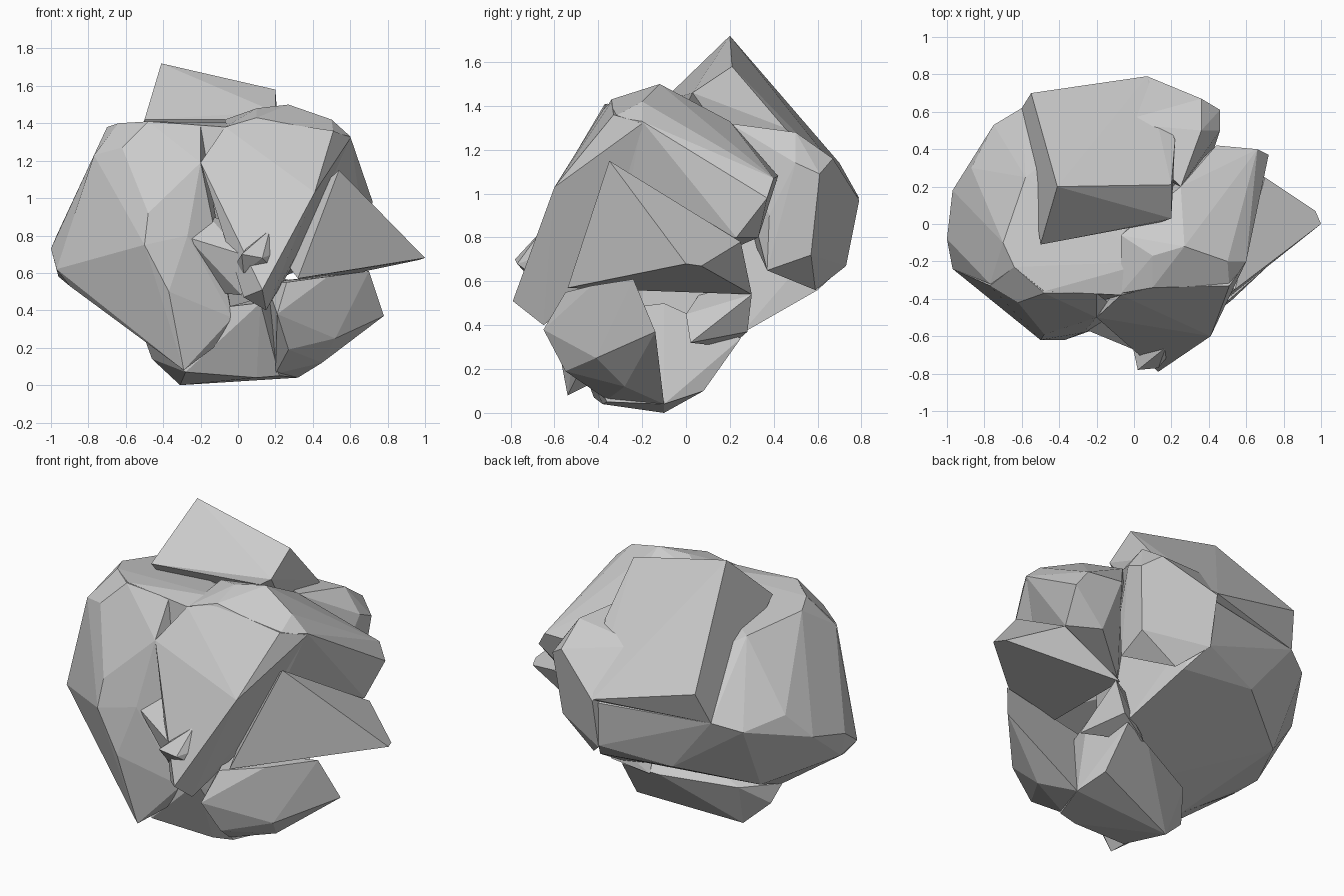
import bpy, bmesh, math


def chunk(name, *points):
    """Flat-faceted convex boulder chunk wrapped around its corner points."""
    bm = bmesh.new()
    for p in points:
        bm.verts.new(p)
    hull = bmesh.ops.convex_hull(bm, input=bm.verts[:])
    loose = {g for g in hull["geom_interior"] + hull["geom_unused"]
             if isinstance(g, bmesh.types.BMVert)}
    bmesh.ops.delete(bm, geom=list(loose), context='VERTS')
    bmesh.ops.dissolve_limit(bm, angle_limit=math.radians(4),
                             verts=bm.verts[:], edges=bm.edges[:])
    bmesh.ops.recalc_face_normals(bm, faces=bm.faces[:])
    mesh = bpy.data.meshes.new(name)
    bm.to_mesh(mesh)
    bm.free()
    obj = bpy.data.objects.new(name, mesh)
    bpy.context.collection.objects.link(obj)
    return obj


# Main mass: left flank, back rim and one broad slanted underside
chunk("rock_core",
      (-1, -.08, .73), (-.97, .18, .8), (-.97, -.24, .62), (-.96, -.1, .58),
      (-.87, .3, .95), (-.75, .53, .9), (-.6, .62, .95), (-.72, .32, .5),
      (-.33, .6, .61), (.15, .6, .56), (.07, .73, .68), (.07, .76, .95),
      (-.77, -.32, 1.23), (-.7, -.1, 1.38), (-.64, -.23, 1.4),
      (-.58, .25, 1.33), (-.48, -.36, 1.41), (-.07, -.38, 1.38),
      (.1, -.2, 1.4), (-.9, -.2, .53), (-.5, -.2, .25), (-.3, -.45, .14),
      (.1, -.2, .16), (.25, .25, .36))

# Lower belly hanging below the underside
chunk("lower_belly",
      (-.31, -.1, 0), (-.28, -.42, .07), (.1, -.38, .04), (.22, -.36, .05),
      (.32, -.1, .04), (.27, .08, .1), (.25, .25, .34), (.05, .18, .3),
      (.12, -.56, .44), (-.05, -.5, .42), (-.46, -.15, .14), (-.5, -.2, .25),
      (-.35, 0, .26), (.25, -.1, .5))

# Front left tooth-shaped ridge
chunk("front_left_ridge",
      (-.62, -.42, 1.27), (-.77, -.33, 1.23), (-.64, -.23, 1.4),
      (-.48, -.37, 1.41), (-.48, -.59, .92), (-.5, -.62, .75),
      (-.37, -.62, .5), (-.29, -.54, .08), (-.03, -.5, .36),
      (-.13, -.48, .2), (-.27, -.58, .8), (-.34, -.56, .95),
      (-.2, -.5, 1.19), (-.97, -.24, .62), (-.9, -.22, .53),
      (-.5, -.2, .25), (-.2, -.37, 1.39))

# Front face ending in a low lip
chunk("front_lip",
      (-.2, -.5, 1.19), (-.07, -.38, 1.38), (.1, -.34, 1.42),
      (.51, -.33, 1.36), (.6, -.2, 1.32), (.41, -.6, 1.03),
      (.2, -.72, .65), (.13, -.79, .51), (.03, -.68, .47), (.15, -.65, .4),
      (-.05, -.6, .84), (.3, -.3, .65), (.45, -.2, .95), (0, -.2, .8))

# Upper right shoulder
chunk("right_shoulder",
      (-.07, -.37, 1.38), (.1, -.34, 1.43), (.1, -.17, 1.48), (.27, -.12, 1.5),
      (.5, -.2, 1.42), (.51, -.33, 1.35), (.6, -.2, 1.33), (.25, .2, 1.33),
      (.66, .4, 1.07), (.72, .37, .98), (.68, .23, .8), (.5, .33, .8),
      (.44, .42, 1.08), (.2, .1, .7), (.4, -.3, .8), (-.07, -.06, 1.42))

# Top slab sloping down to the back
chunk("top_slab",
      (-.41, .2, 1.72), (.2, .21, 1.58), (.2, .03, 1.46), (.14, .01, 1.42),
      (-.5, -.11, 1.42), (-.55, .7, 1.14), (.07, .79, .98), (-.6, .62, .95),
      (.22, .45, 1.3), (.1, .5, .8), (-.4, .1, 1.1))

# Back right lump
chunk("back_right_lump",
      (.46, .5, 1.14), (.46, .61, 1.09), (.36, .67, 1.16), (.36, .5, 1.28),
      (.25, .2, 1.32), (.22, .7, 1.1), (.42, .57, .72), (.2, .59, .56),
      (.07, .79, .97), (.07, .73, .67), (.4, .37, .65), (.42, .38, .9),
      (-.1, .54, 1.25), (.05, .3, .8))

# Pointed fin on the right
chunk("right_fin",
      (.54, -.35, 1.15), (1, 0, .68), (.97, .07, .67), (.32, -.54, .57),
      (.5, -.24, .61), (.7, .25, .78), (.35, .3, .54), (.15, 0, .8))

# Lower right block
chunk("lower_right_block",
      (.7, -.24, .61), (.78, -.14, .37), (.56, -.18, .22), (.45, -.28, .12),
      (.27, -.55, .19), (.21, -.65, .38), (.26, -.55, .55), (.48, -.43, .58),
      (.52, -.41, .25), (.2, -.36, .06), (.32, -.1, .04), (.15, -.3, .55))

# Small stones in the front recess and the rear crevice
chunk("front_nub",
      (.02, -.78, .7), (.13, -.77, .68), (.17, -.66, .83), (.21, -.67, .71),
      (.03, -.7, .6), (.18, -.7, .63), (-.03, -.55, .62), (.1, -.5, .8))
chunk("recess_step",
      (-.27, -.56, .79), (.02, -.68, .7), (.03, -.66, .6), (-.12, -.56, .6),
      (.02, -.62, .48), (0, -.45, .84), (-.17, -.45, .92), (-.15, -.4, .5))
chunk("crevice_shard",
      (.4, .02, .32), (.3, .28, .37), (.38, .3, .54), (.1, .2, .3),
      (.1, .1, .6), (.3, 0, .45))
